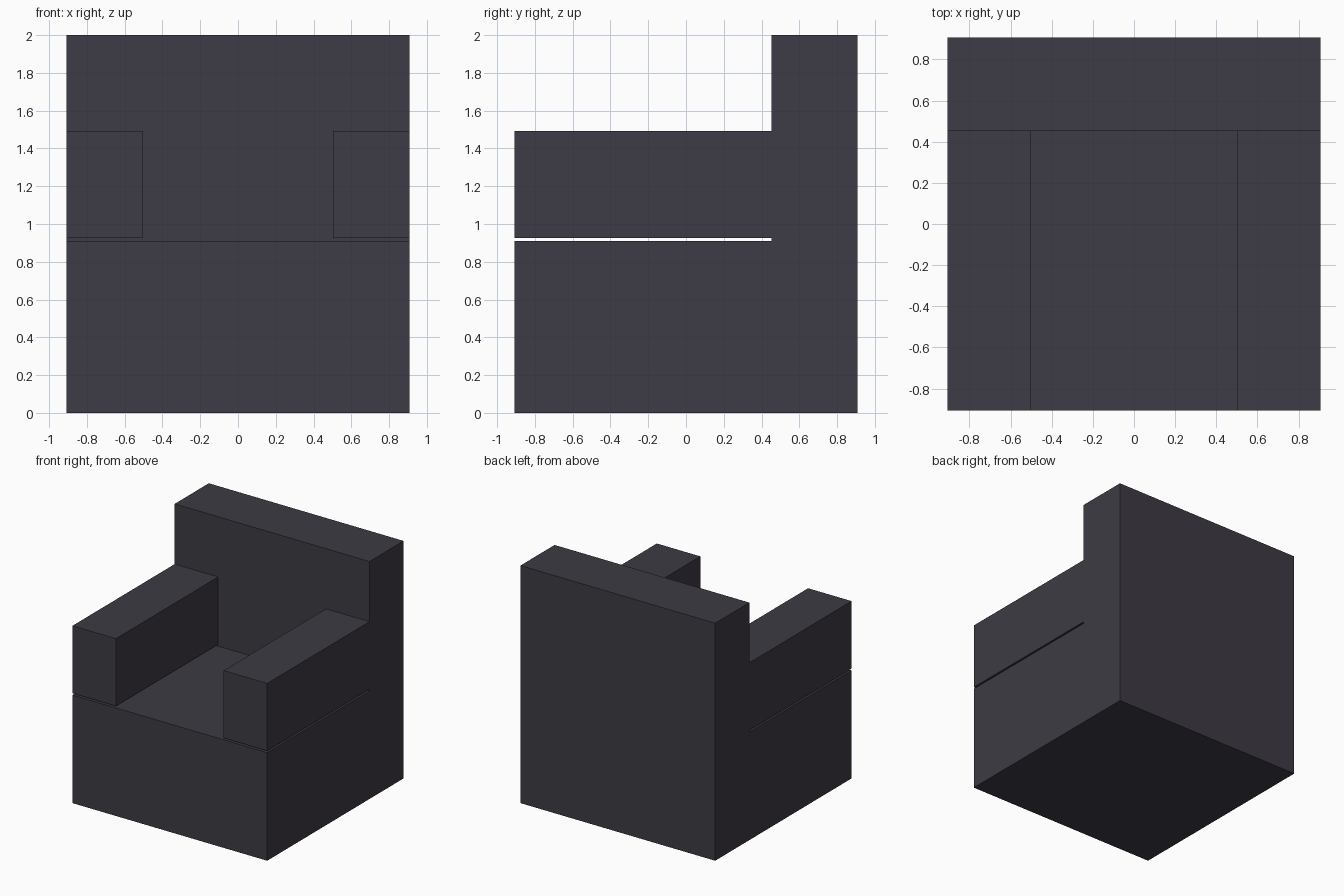
import bpy, bmesh

if "Cube" in bpy.data.objects:
    bpy.data.objects.remove(bpy.data.objects["Cube"])

fabric = bpy.data.materials.new("dark_fabric")
fabric.diffuse_color = (0.048, 0.044, 0.058, 1)
fabric.use_nodes = True
fabric.node_tree.nodes["Principled BSDF"].inputs["Base Color"].default_value = fabric.diffuse_color

HALF = 0.907     # half width and half depth
BACK_Y = 0.453   # front face of the backrest
SEAT_Z = 0.91


def extrude_profile(name, profile, x0, x1):
    """Extrude a (y, z) side profile along x."""
    bm = bmesh.new()
    face = bm.faces.new([bm.verts.new((x0, y, z)) for y, z in profile])
    ext = bmesh.ops.extrude_face_region(bm, geom=[face])
    verts = [g for g in ext["geom"] if isinstance(g, bmesh.types.BMVert)]
    bmesh.ops.translate(bm, vec=(x1 - x0, 0, 0), verts=verts)
    bmesh.ops.recalc_face_normals(bm, faces=bm.faces)
    mesh = bpy.data.meshes.new(name)
    bm.to_mesh(mesh)
    bm.free()
    mesh.materials.append(fabric)
    obj = bpy.data.objects.new(name, mesh)
    bpy.context.collection.objects.link(obj)
    return obj


# Seat block and tall backrest as one L-shaped body
extrude_profile("seat_and_back",
                [(-HALF, 0), (HALF, 0), (HALF, 2), (BACK_Y, 2),
                 (BACK_Y, SEAT_Z), (-HALF, SEAT_Z)], -HALF, HALF)

# Armrests, held just above the seat by a thin gap
arm_profile = [(-HALF, 0.925), (BACK_Y, 0.925), (BACK_Y, 1.493), (-HALF, 1.493)]
for side, x0, x1 in (("left", -HALF, -0.502), ("right", 0.502, HALF)):
    extrude_profile(f"{side}_armrest", arm_profile, x0, x1)
